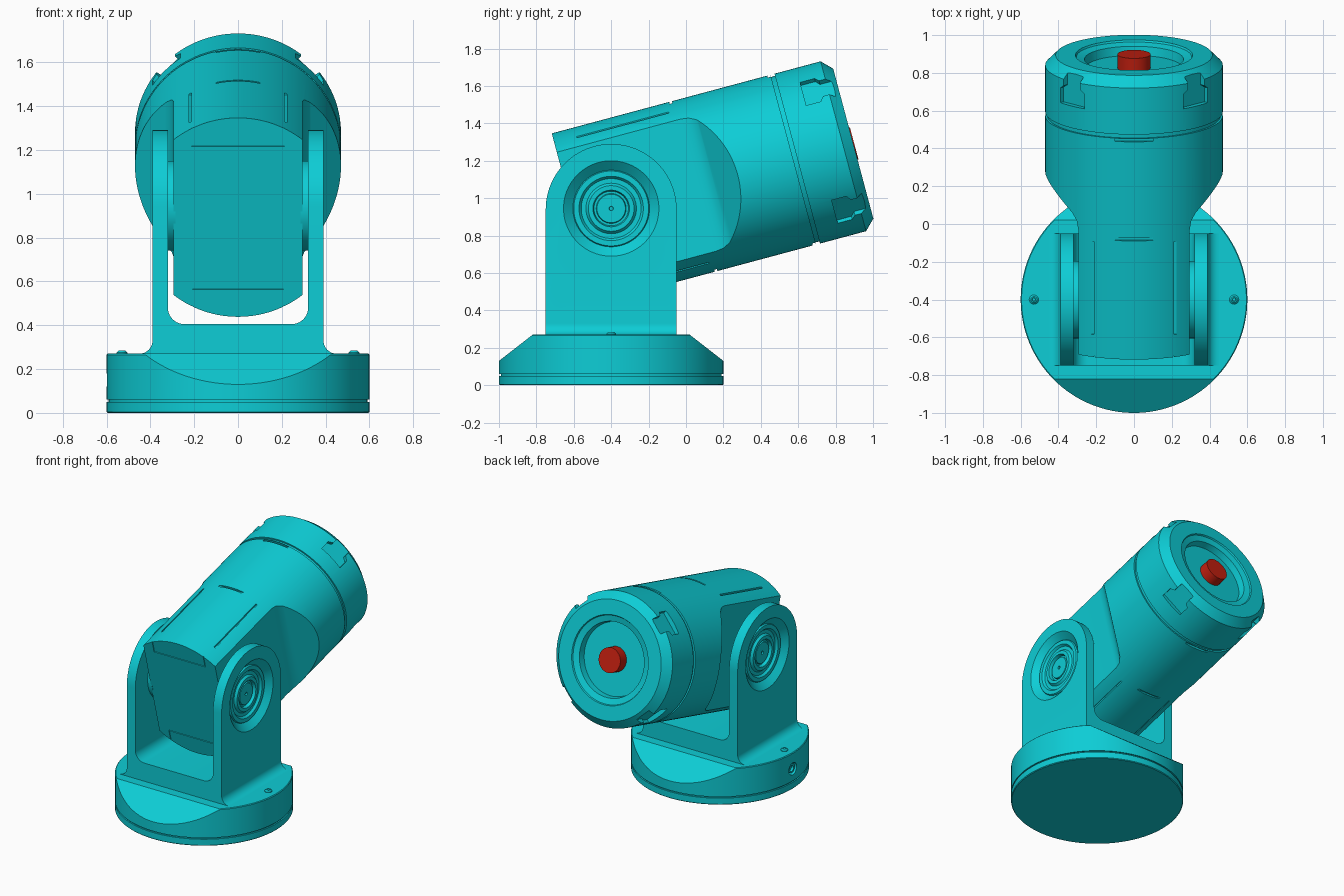
import bpy, bmesh, math
from mathutils import Matrix, Vector

if "Cube" in bpy.data.objects:
    bpy.data.objects.remove(bpy.data.objects["Cube"])


def material(name, rgb):
    m = bpy.data.materials.new(name)
    m.diffuse_color = (*rgb, 1)
    m.use_nodes = True
    m.node_tree.nodes["Principled BSDF"].inputs["Base Color"].default_value = m.diffuse_color
    return m


TEAL = material("teal", (0.004, 0.61, 0.67))
RED = material("red", (0.55, 0.014, 0.005))

PIVOT = Vector((0, -0.4, 0.945))
# head frame: local z runs along the tilted barrel, local x is sideways
HEAD = Matrix.Translation(PIVOT) @ Matrix.Rotation(math.radians(-75), 4, 'X')
BASE = Matrix.Translation((0, -0.4, 0))


def lathe(bm, profile, mat=Matrix(), segs=96):
    """Revolve (radius, height) points around local z."""
    rings = []
    for r, h in profile:
        if r < 1e-6:
            rings.append([bm.verts.new(mat @ Vector((0, 0, h)))])
        else:
            rings.append([bm.verts.new(mat @ Vector((r * math.cos(2 * math.pi * i / segs),
                         r * math.sin(2 * math.pi * i / segs), h))) for i in range(segs)])
    for a, b in zip(rings, rings[1:]):
        for i in range(segs):
            j = (i + 1) % segs
            if len(a) == 1:
                bm.faces.new((a[0], b[i], b[j]))
            elif len(b) == 1:
                bm.faces.new((a[i], b[0], a[j]))
            else:
                bm.faces.new((a[i], b[i], b[j], a[j]))


def prism(bm, pts, vec):
    """Extrude a flat 3D outline along vec."""
    a = [bm.verts.new(p) for p in pts]
    b = [bm.verts.new(Vector(p) + Vector(vec)) for p in pts]
    bm.faces.new(a)
    bm.faces.new(b[::-1])
    for i in range(len(a)):
        j = (i + 1) % len(a)
        bm.faces.new((a[i], b[i], b[j], a[j]))


def box(bm, lo, hi):
    (x, y, z), (X, Y, Z) = lo, hi
    prism(bm, [(x, y, z), (X, y, z), (X, Y, z), (x, Y, z)], (0, 0, Z - z))


def finish(name, bm, matrix=Matrix(), mat=TEAL):
    bmesh.ops.recalc_face_normals(bm, faces=bm.faces[:])
    me = bpy.data.meshes.new(name)
    bm.to_mesh(me)
    bm.free()
    me.materials.append(mat)
    me.shade_smooth()
    me.set_sharp_from_angle(angle=math.radians(25))
    ob = bpy.data.objects.new(name, me)
    bpy.context.collection.objects.link(ob)
    ob.matrix_world = matrix
    return ob


def carve(ob, bm, matrix=Matrix(), op='DIFFERENCE'):
    """Boolean with a temporary cutter, then bake the result."""
    cutter = finish("cutter", bm, matrix)
    cutter.hide_render = True
    mod = ob.modifiers.new("cut", 'BOOLEAN')
    mod.operation, mod.object, mod.solver = op, cutter, 'EXACT'
    bpy.context.view_layer.update()
    ev = ob.evaluated_get(bpy.context.evaluated_depsgraph_get())
    me = bpy.data.meshes.new_from_object(ev)
    ob.modifiers.clear()
    ob.data = me
    bpy.data.objects.remove(cutter)
    me.shade_smooth()
    me.set_sharp_from_angle(angle=math.radians(25))


def arc(cx, cz, r, a0, a1, n=10):
    return [(cx + r * math.cos(math.radians(a0 + (a1 - a0) * i / n)),
             cz + r * math.sin(math.radians(a0 + (a1 - a0) * i / n))) for i in range(n + 1)]


# round base with a groove, sloped off at front and back
bm = bmesh.new()
lathe(bm, [(0, 0), (.595, 0), (.6, .005), (.6, .05), (.59, .05), (.59, .06), (.6, .06),
           (.6, .265), (.595, .27), (0, .27)], BASE, 128)
base = finish("base", bm)
bm = bmesh.new()
for s in (-1, 1):
    outline = [(.42, .27), (.6, .13), (.8, -.0256), (.8, .5), (.42, .5)]
    prism(bm, [(-.8, -.4 + s * y, z) for y, z in outline], (1.6, 0, 0))
carve(base, bm)

# cable port on one side of the base
bm = bmesh.new()
port = Matrix.Translation((-.55, -.4, .15)) @ Matrix.Rotation(math.radians(-90), 4, 'Y')
lathe(bm, [(0, 0), (.045, 0), (.045, .1), (0, .1)], port, 32)
carve(base, bm)
bm = bmesh.new()
lathe(bm, [(0, -.01), (.034, -.01), (.034, .04), (.022, .04), (.018, .025), (0, .025)], port, 24)
finish("cable_plug", bm)

# base screws
for s in (-1, 1):
    bm = bmesh.new()
    lathe(bm, [(0, .26), (.025, .26), (.025, .275), (.016, .284), (.01, .284), (.008, .276), (0, .276)],
          Matrix.Translation((s * .53, -.4, 0)), 20)
    finish("base_screw", bm)

# yoke: U-shaped section, arms rounded at the top
half = [(.45, .26)] + arc(.45, .33, .06, 270, 180) + [(.39, 1.35), (.32, 1.35)] + arc(.245, .48, .075, 0, -90)
outline = half + [(-x, z) for x, z in reversed(half)]
bm = bmesh.new()
prism(bm, [(x, -.75, z) for x, z in outline], (0, .70, 0))
yoke = finish("yoke", bm)
bm = bmesh.new()
side = [(-.76, .2), (-.04, .2), (-.04, .85)] + arc(-.4, .94, .35, 0, 180, 48) + [(-.76, .85)]
prism(bm, [(-.6, y, z) for y, z in side], (1.2, 0, 0))
carve(yoke, bm, op='INTERSECT')
bm = bmesh.new()
for s in (-1, 1):
    lathe(bm, [(0, .25), (.203, .25), (.203, .345), (.255, .39), (.255, .45), (0, .45)],
          Matrix.Translation(PIVOT) @ Matrix.Rotation(math.radians(90 * s), 4, 'Y'))
carve(yoke, bm)

# pivot caps with concentric rings
for s in (-1, 1):
    bm = bmesh.new()
    lathe(bm, [(0, .285), (.205, .285), (.205, .35), (.2, .358), (.172, .358), (.16, .342), (.135, .342),
               (.122, .358), (.098, .358), (.092, .335), (.08, .335), (.076, .348),
               (.012, .348), (.01, .338), (0, .338)],
          Matrix.Translation(PIVOT) @ Matrix.Rotation(math.radians(90 * s), 4, 'Y'))
    finish("pivot_cap", bm)

# head barrel, flattened on both sides near the pivot
bm = bmesh.new()
lathe(bm, [(0, -.203), (.47, -.203), (.47, 1.008), (.458, 1.008), (.458, 1.032), (0, 1.032)], segs=128)
barrel = finish("head_barrel", bm, HEAD)
bm = bmesh.new()
for s in (-1, 1):
    cut = [(.295, -.5), (.295, .48), (.302, .525), (.325, .565), (.47, .70), (.6, .82), (.6, -.5)]
    prism(bm, [(s * x, -.6, u) for x, u in cut], (0, 1.2, 0))
carve(barrel, bm, HEAD)

# hatch seams above and below, plus slots by the cap
bm = bmesh.new()
for s in (-1, 1):
    def seam(x0, x1, v0, v1, u0, u1):
        box(bm, (x0, min(s * v0, s * v1), u0), (x1, max(s * v0, s * v1), u1))
    for t in (-1, 1):
        seam(t * .218 - .006, t * .218 + .006, .408, .5, -.08, .43)
        seam(t * .21 - .003, t * .21 + .003, .335, .46, -.25, -.198)
    seam(-.2069, .2069, .335, .341, -.25, -.198)
    seam(-.1, .1, .455, .5, .447, .462)
    seam(-.1, .1, .45, .5, .99, 1.007)
carve(barrel, bm, HEAD)

# front cap with chamfer and recessed face
bm = bmesh.new()
lathe(bm, [(0, 1.03), (.47, 1.03), (.47, 1.285), (.415, 1.34), (.31, 1.34), (.305, 1.33),
           (.262, 1.318), (.255, 1.27), (0, 1.27)], segs=128)
cap = finish("front_cap", bm, HEAD)
bm = bmesh.new()
for k in range(4):
    rot = Matrix.Rotation(math.radians(45 + 90 * k), 3, 'Z')
    tee = [(-.09, 1.15), (.09, 1.15), (.09, 1.23), (.06, 1.25), (.06, 1.4),
           (-.06, 1.4), (-.06, 1.25), (-.09, 1.23)]
    prism(bm, [rot @ Vector((.437, t, u)) for t, u in tee], rot @ Vector((.2, 0, 0)))
carve(cap, bm, HEAD)

# red button in the recess
bm = bmesh.new()
lathe(bm, [(0, 1.26), (.088, 1.26), (.088, 1.345), (0, 1.345)], segs=48)
finish("red_button", bm, HEAD, RED)
